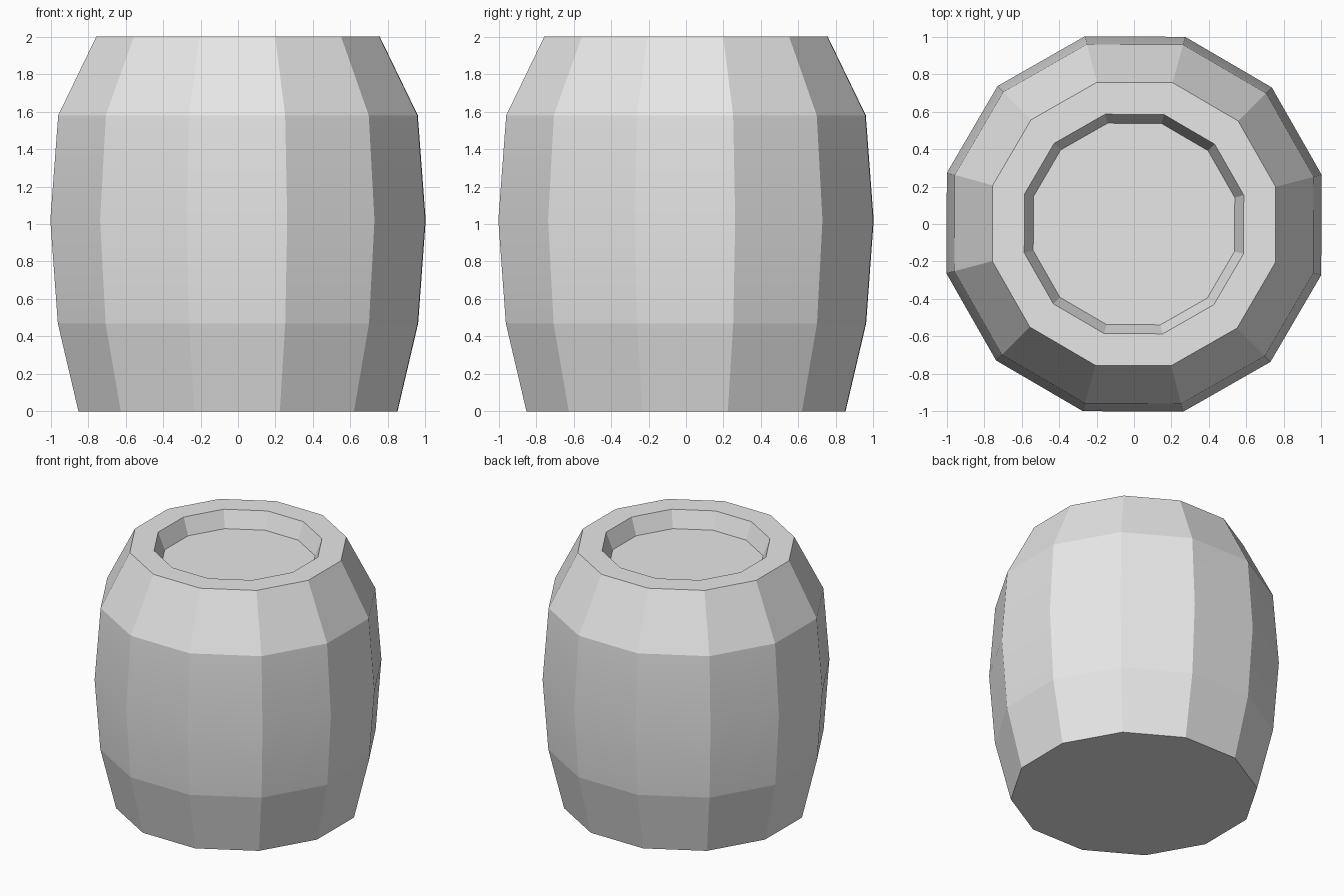
import bpy
import bmesh
from math import cos, sin, pi, radians

cube = bpy.data.objects.get("Cube")
if cube:
    bpy.data.objects.remove(cube, do_unlink=True)

SIDES = 12
TURN = pi / SIDES - radians(0.3)
# Profile as (flat-to-centre distance, height), from the base up and into the lid recess
PROFILE = [(0.85, 0), (0.96, 0.47), (1.0, 1.02), (0.958, 1.58),
           (0.755, 2.0), (0.585, 2.0), (0.537, 1.87)]
BULGE = 2  # ring at the widest point, shaded smoothly

# Plain grey material
grey = bpy.data.materials.new("light grey")
grey.use_nodes = True
colour = (0.8, 0.8, 0.8, 1)
grey.diffuse_color = colour
for node in grey.node_tree.nodes:
    if node.type == "BSDF_PRINCIPLED":
        node.inputs["Base Color"].default_value = colour

# Barrel shell: one ring of vertices per profile point
bm = bmesh.new()
rings = []
for apothem, z in PROFILE:
    r = apothem / cos(pi / SIDES)
    angles = [TURN + 2 * pi * i / SIDES for i in range(SIDES)]
    rings.append([bm.verts.new((r * cos(a), r * sin(a), z)) for a in angles])

for low, high in zip(rings, rings[1:]):
    for i in range(SIDES):
        j = (i + 1) % SIDES
        bm.faces.new((low[i], low[j], high[j], high[i]))

# Base and recessed lid
bm.faces.new(rings[0][::-1])
bm.faces.new(rings[-1])

# Sharp staves and bands, with a soft bulge around the middle
bulge = set(rings[BULGE])
for face in bm.faces:
    face.smooth = True
for edge in bm.edges:
    edge.smooth = all(v in bulge for v in edge.verts)

mesh = bpy.data.meshes.new("barrel")
bm.to_mesh(mesh)
bm.free()
mesh.materials.append(grey)
barrel = bpy.data.objects.new("barrel", mesh)
bpy.context.collection.objects.link(barrel)
